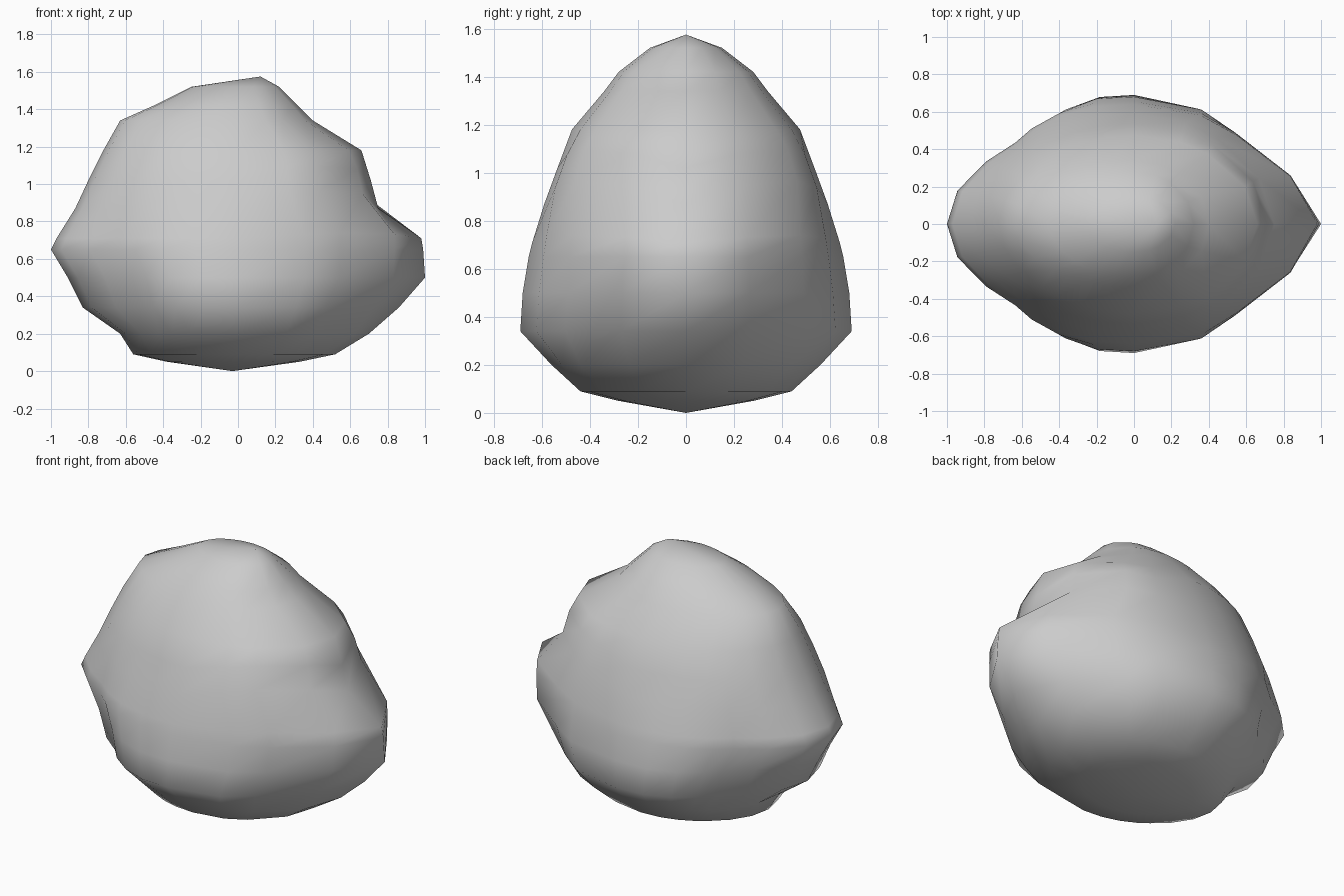
import bpy, bmesh, math

cube = bpy.data.objects.get("Cube")
if cube:
    bpy.data.objects.remove(cube, do_unlink=True)

stone = bpy.data.materials.new("stone grey")
stone.use_nodes = True
GREY = (0.6, 0.6, 0.6, 1)
stone.diffuse_color = GREY
stone.node_tree.nodes["Principled BSDF"].inputs["Base Color"].default_value = GREY

# Half of the pointed plan outline, in units of each level's radii
PLAN = [(1, 0), (.83, .39), (.54, .72), (.36, .90), (0, 1), (-.22, .985),
        (-.40, .90), (-.54, .77), (-.62, .65), (-.78, .50), (-.94, .27), (-1, 0)]

# Levels: height, left reach, right reach, half width, roundness, lift of the shoulder crease
LEVELS = [
    (.05, .38, .33, .28, .6, 0),
    (.09, .56, .52, .44, .8, 0),
    (.20, .63, .70, .56, .8, 0),
    (.34, .83, .86, .69, .1, 0),
    (.50, .91, 1.0, .68, 0, 0),
    (.65, 1.0, .99, .655, .2, 0),
    (.71, .97, .98, .64, .3, .03),
    (.87, .87, .75, .59, .8, .10),
    (1.02, .80, .71, .535, .9, .08),
    (1.18, .72, .66, .475, .9, 0),
    (1.34, .63, .40, .34, .9, 0),
    (1.42, .45, .32, .28, 1, 0),
    (1.52, .25, .22, .15, 1, 0),
]


def ring(bm, z, left, right, half, roundness, lift):
    """One closed contour, mirrored across y."""
    pts = []
    for px, py in PLAN:
        a = math.atan2(py, px)
        u = px + (math.cos(a) - px) * roundness
        v = py + (math.sin(a) - py) * roundness
        dz = lift * max(0, math.sin(2 * a))
        pts.append((u * (right if u > 0 else left), v * half, z + dz))
    pts += [(x, -y, h) for x, y, h in reversed(pts[1:-1])]
    return [bm.verts.new(p) for p in pts]


# Boulder: contours joined from the base to the peak
bm = bmesh.new()
rings = [ring(bm, *level) for level in LEVELS]
n = len(rings[0])
base = bm.verts.new((-.03, 0, 0))
peak = bm.verts.new((.12, 0, 1.575))
for i in range(n):
    j = (i + 1) % n
    bm.faces.new((base, rings[0][j], rings[0][i]))
    bm.faces.new((peak, rings[-1][i], rings[-1][j]))
    for low, high in zip(rings, rings[1:]):
        bm.faces.new((low[i], low[j], high[j], high[i]))
bmesh.ops.recalc_face_normals(bm, faces=bm.faces)
for f in bm.faces:
    f.smooth = True
mesh = bpy.data.meshes.new("boulder")
bm.to_mesh(mesh)
bm.free()
mesh.materials.append(stone)
boulder = bpy.data.objects.new("boulder", mesh)
bpy.context.collection.objects.link(boulder)
